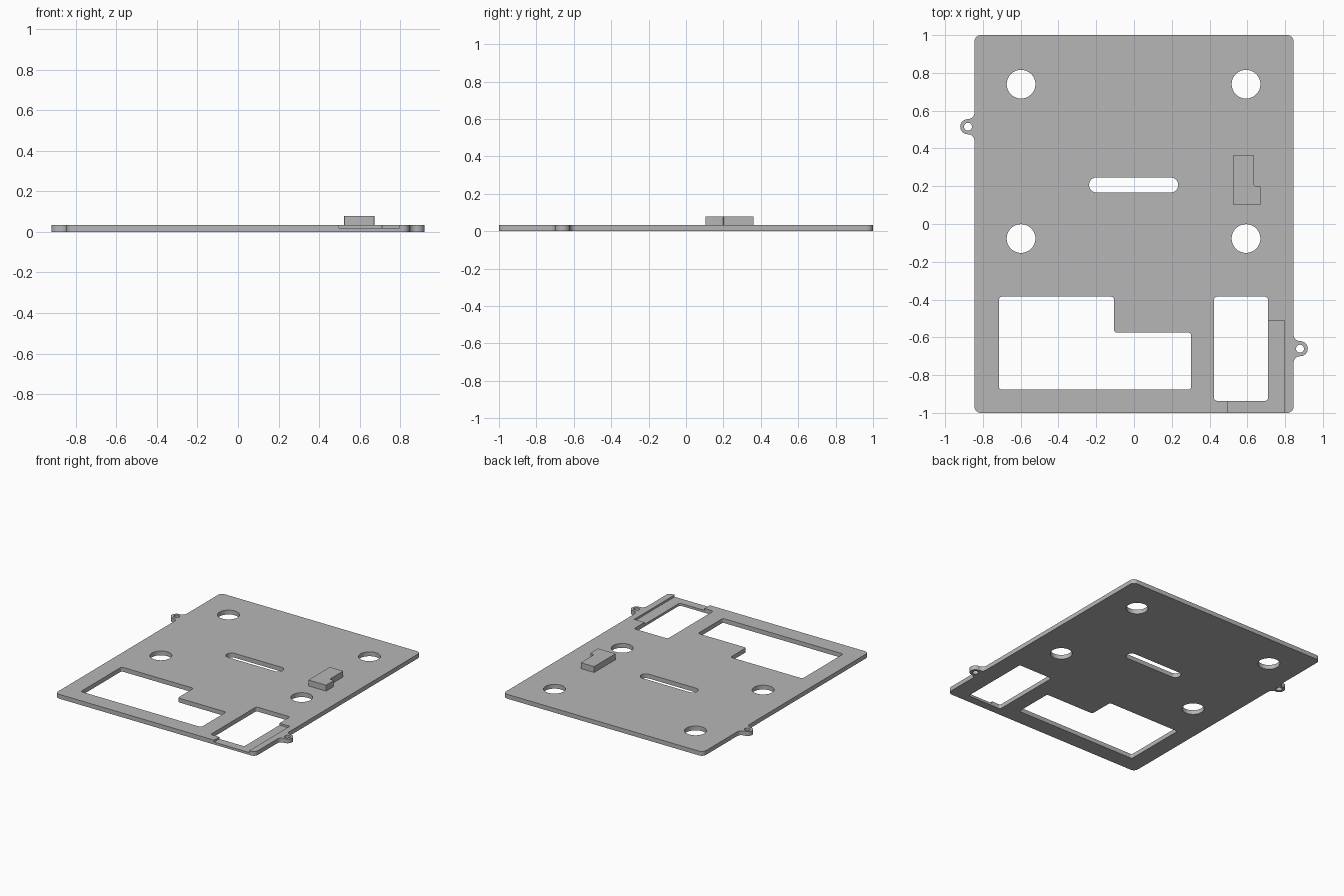
import bpy
import bmesh
import math
from mathutils import Vector

cube = bpy.data.objects.get("Cube")
if cube:
    bpy.data.objects.remove(cube, do_unlink=True)

THICK = 0.033
HALF_W = 0.845
TAB_W = 0.92

grey = bpy.data.materials.new("light_grey")
grey.use_nodes = True
grey.diffuse_color = (0.47, 0.47, 0.47, 1)
grey.node_tree.nodes["Principled BSDF"].inputs["Base Color"].default_value = grey.diffuse_color


def rounded(corners, steps=8):
    """Outline through (x, y, radius) corners, each rounded by a tangent arc."""
    points = []
    for i, (x, y, radius) in enumerate(corners):
        p = Vector((x, y))
        if radius == 0:
            points.append(p)
            continue
        after = corners[(i + 1) % len(corners)]
        a = (Vector(corners[i - 1][:2]) - p).normalized()
        b = (Vector(after[:2]) - p).normalized()
        for k in range(steps + 1):
            t = k / steps * math.pi / 2
            points.append(p + radius * (a * (1 - math.sin(t)) + b * (1 - math.cos(t))))
    return points


def rectangle(x0, x1, y0, y1, r):
    return rounded([(x0, y0, r), (x1, y0, r), (x1, y1, r), (x0, y1, r)])


def circle(x, y, r, n=48):
    return [Vector((x + r * math.cos(2 * math.pi * k / n),
                    y + r * math.sin(2 * math.pi * k / n))) for k in range(n)]


def prism(name, outline, z0, z1):
    bm = bmesh.new()
    face = bm.faces.new([bm.verts.new((p.x, p.y, z0)) for p in outline])
    top = bmesh.ops.extrude_face_region(bm, geom=[face])["geom"]
    bmesh.ops.translate(bm, vec=(0, 0, z1 - z0),
                        verts=[v for v in top if isinstance(v, bmesh.types.BMVert)])
    bmesh.ops.remove_doubles(bm, verts=bm.verts, dist=0.0002)
    bmesh.ops.recalc_face_normals(bm, faces=bm.faces)
    mesh = bpy.data.meshes.new(name)
    bm.to_mesh(mesh)
    bm.free()
    mesh.materials.append(grey)
    obj = bpy.data.objects.new(name, mesh)
    bpy.context.collection.objects.link(obj)
    return obj


def cut(target, outline, z0=-0.1, z1=0.2):
    cutter = prism("cutter", outline, z0, z1)
    cutter.hide_render = True
    mod = target.modifiers.new("cut", 'BOOLEAN')
    mod.operation = 'DIFFERENCE'
    mod.solver = 'EXACT'
    mod.object = cutter
    bpy.context.view_layer.objects.active = target
    bpy.ops.object.modifier_apply(modifier=mod.name)
    bpy.data.objects.remove(cutter, do_unlink=True)


def smooth(obj):
    bpy.ops.object.select_all(action='DESELECT')
    obj.select_set(True)
    bpy.context.view_layer.objects.active = obj
    bpy.ops.object.shade_smooth_by_angle(angle=math.radians(30))


def tab(side, y):
    """Screw ear corners, listed counter-clockwise around the plate."""
    edge, tip = side * HALF_W, side * TAB_W
    near, far = y - side * 0.04, y + side * 0.04
    return [(edge, near, 0.034), (tip, near, 0.04), (tip, far, 0.04), (edge, far, 0.034)]


# Plate outline with one screw ear on each side
RIGHT_EAR, LEFT_EAR = -0.66, 0.515
corner = 0.035
plate = prism("base_plate", rounded(
    [(-HALF_W, -1, corner), (HALF_W, -1, corner)] + tab(1, RIGHT_EAR)
    + [(HALF_W, 1, corner), (-HALF_W, 1, corner)] + tab(-1, LEFT_EAR)), 0, THICK)

# Screw holes in the ears
cut(plate, circle(0.879, RIGHT_EAR, 0.021, 32))
cut(plate, circle(-0.879, LEFT_EAR, 0.021, 32))

# Four large round holes and the central slot
for x in (-0.598, 0.593):
    for y in (0.74, -0.077):
        cut(plate, circle(x, y, 0.076))
cut(plate, rectangle(-0.238, 0.234, 0.167, 0.246, 0.039))

# Stepped window, and shallow recess around the small window
r = 0.015
cut(plate, rounded([(-0.715, -0.876, r), (0.302, -0.876, r), (0.302, -0.575, r),
                    (-0.106, -0.575, r), (-0.106, -0.385, r), (-0.715, -0.385, r)]))
cut(plate, rectangle(0.498, 0.796, -1.1, -0.512, 0), 0.018, 0.1)
cut(plate, rectangle(0.424, 0.709, -0.936, -0.385, r))
smooth(plate)

# Raised L-shaped block
block = prism("raised_block", rounded(
    [(0.523, 0.103, 0.004), (0.672, 0.103, 0.004), (0.672, 0.2, 0.01),
     (0.636, 0.2, 0.01), (0.636, 0.362, 0.004), (0.523, 0.362, 0.004)]), THICK, 0.078)
smooth(block)
